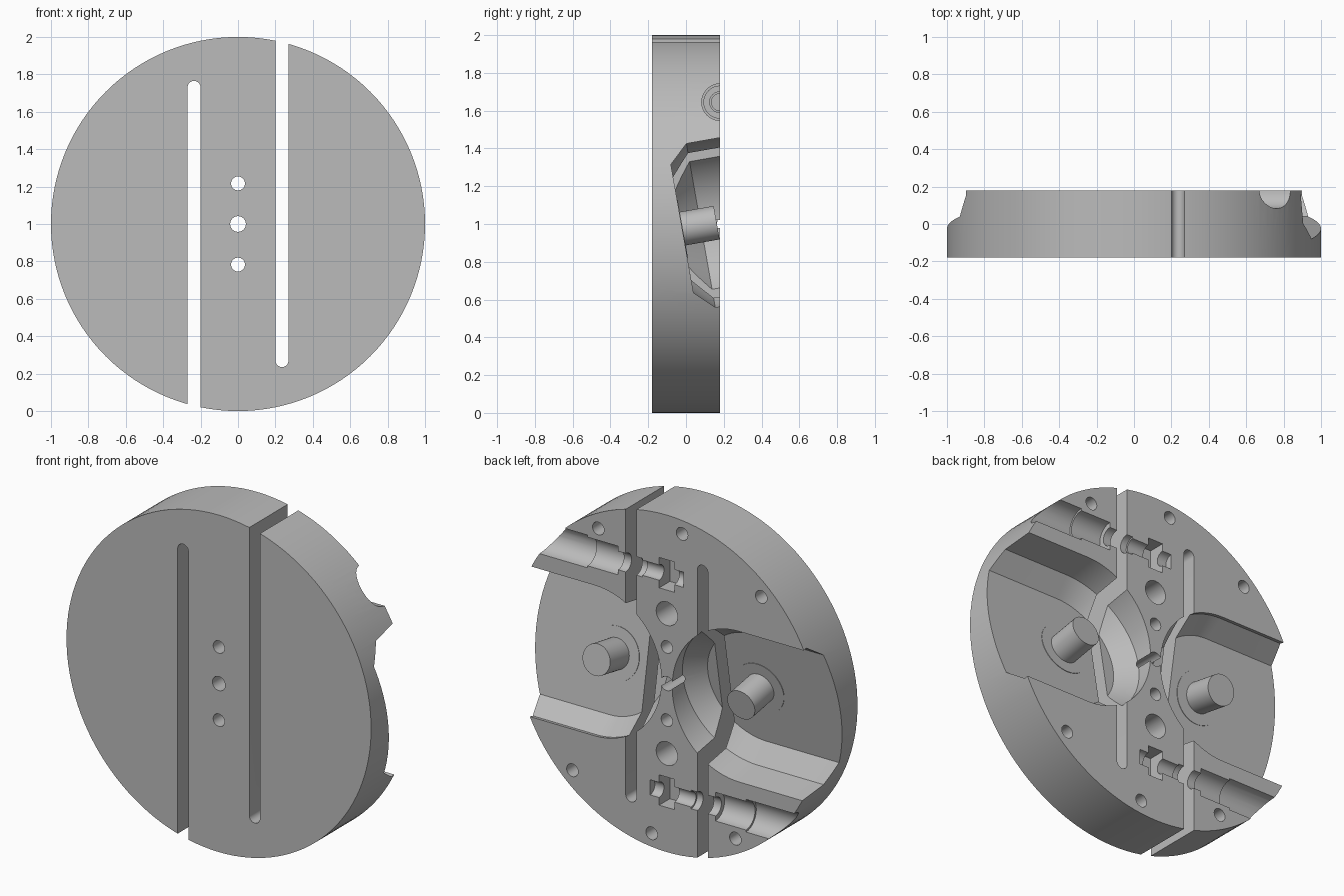
import bpy, bmesh
from math import sin, cos, pi, radians
from mathutils import Vector, Matrix

if "Cube" in bpy.data.objects:
    bpy.data.objects.remove(bpy.data.objects["Cube"])

grey = bpy.data.materials.new("machined_grey")
grey.use_nodes = True
grey.diffuse_color = (0.5, 0.5, 0.5, 1)
grey.node_tree.nodes["Principled BSDF"].inputs["Base Color"].default_value = (0.5, 0.5, 0.5, 1)

HALF = 0.18                               # half thickness of the plate
UP = Vector((0, 0, 1))
HALF_TURN = Matrix.Rotation(pi, 4, 'Y')   # every feature repeats at half a turn
BOTH = (Matrix.Identity(4), HALF_TURN)


def loft(name, rings, turn=BOTH[0]):
    """Closed solid skinned through rings of equal length, raised to stand on the ground."""
    bm = bmesh.new()
    rows = [[bm.verts.new(turn @ Vector(p) + UP) for p in r] for r in rings]
    n = len(rows[0])
    for a, b in zip(rows, rows[1:]):
        for i in range(n):
            j = (i + 1) % n
            bm.faces.new((a[i], a[j], b[j], b[i]))
    bm.faces.new(rows[0])
    bm.faces.new(rows[-1])
    bmesh.ops.recalc_face_normals(bm, faces=bm.faces)
    me = bpy.data.meshes.new(name)
    bm.to_mesh(me)
    bm.free()
    me.materials.append(grey)
    ob = bpy.data.objects.new(name, me)
    bpy.context.collection.objects.link(ob)
    return ob


def circle(centre, r, u, v, n=32):
    c = Vector(centre)
    return [c + r * (cos(2 * pi * i / n) * u + sin(2 * pi * i / n) * v) for i in range(n)]


X, Y, Z = Vector((1, 0, 0)), Vector((0, 1, 0)), UP


def rod(name, x, z, r, y0, y1, turn=BOTH[0], n=32):
    return loft(name, [circle((x, y, z), r, X, Z, n) for y in (y0, y1)], turn)


def activate(ob):
    bpy.ops.object.select_all(action='DESELECT')
    ob.select_set(True)
    bpy.context.view_layer.objects.active = ob


def cut(cutter):
    activate(plate)
    m = plate.modifiers.new("cut", 'BOOLEAN')
    m.operation, m.solver, m.object = 'DIFFERENCE', 'EXACT', cutter
    bpy.ops.object.modifier_apply(modifier=m.name)
    bpy.data.objects.remove(cutter)


# Round plate
plate = rod("round_plate", 0, 0, 1, -HALF, HALF, n=128)

# Tilted frame of the pocket floor
TILT = radians(10)
N = Vector((0, cos(TILT), sin(TILT)))
T = Vector((0, -sin(TILT), cos(TILT)))
FLOOR = Vector((0.475, -0.02, -0.025))


def pocket_ring(h, w):
    arc = [(-w * sin(pi * i / 40), w * cos(pi * i / 40)) for i in range(41)]
    outline = [(0.9, w)] + arc + [(0.9, -w)]
    return [FLOOR + x * X + t * T + h * N for x, t in outline]


def slot_ring(y):
    arc = [(0.235 + 0.035 * cos(a), -0.73 + 0.035 * sin(a))
           for a in (pi + pi * i / 16 for i in range(17))]
    return [(x, y, z) for x, z in arc + [(0.27, 1.2), (0.2, 1.2)]]


for turn in BOTH:
    # Round-ended pocket with chamfered floor edge
    cut(loft("pocket", [pocket_ring(0, 0.345), pocket_ring(0.1, 0.44),
                        pocket_ring(0.6, 0.44)], turn))
    # Long through slot
    cut(loft("slot", [slot_ring(-0.3), slot_ring(0.3)], turn))
    # Stepped screw trough with a nut recess
    steps = [(1.1, 0.097), (0.52, 0.097), (0.52, 0.085), (0.32, 0.085),
             (0.32, 0.055), (0.16, 0.055), (0.16, 0.045), (-0.11, 0.045)]
    cut(loft("trough", [circle((x, HALF, 0.645), r, Y, Z) for x, r in steps], turn))
    cut(loft("nut_recess", [[(x, y, 0.645 + s) for x, s in
                             ((-0.05, -0.09), (0.05, -0.09), (0.05, 0.09), (-0.05, 0.09))]
                            for y in (0.08, 0.3)], turn))
    # Dowel hole, through hole and rim bolt holes
    cut(rod("dowel_hole", 0, 0.415, 0.07, -0.02, 0.3, turn))
    cut(rod("through_hole", 0, 0.217, 0.037, -0.3, 0.3, turn))
    for x, z in ((-0.1, 0.915), (0.45, 0.8), (-0.62, 0.68)):
        cut(rod("bolt_hole", x, z, 0.038, 0.03, 0.3, turn, 24))
cut(rod("centre_hole", 0, 0, 0.042, -0.3, 0.3))

# Pivot pins standing square on the pocket floors, each with a thin seat
parts = [plate]
for side, turn in zip(("left", "right"), BOTH):
    for part, r, top in (("pivot_pin", 0.09, 0.185), ("pin_seat", 0.155, 0.003)):
        parts.append(loft(side + "_" + part, [circle(FLOOR + h * N, r, X, T, 48)
                                              for h in (-0.02, top)], turn))

for ob in parts:
    activate(ob)
    bpy.ops.object.shade_smooth_by_angle(angle=radians(25))
